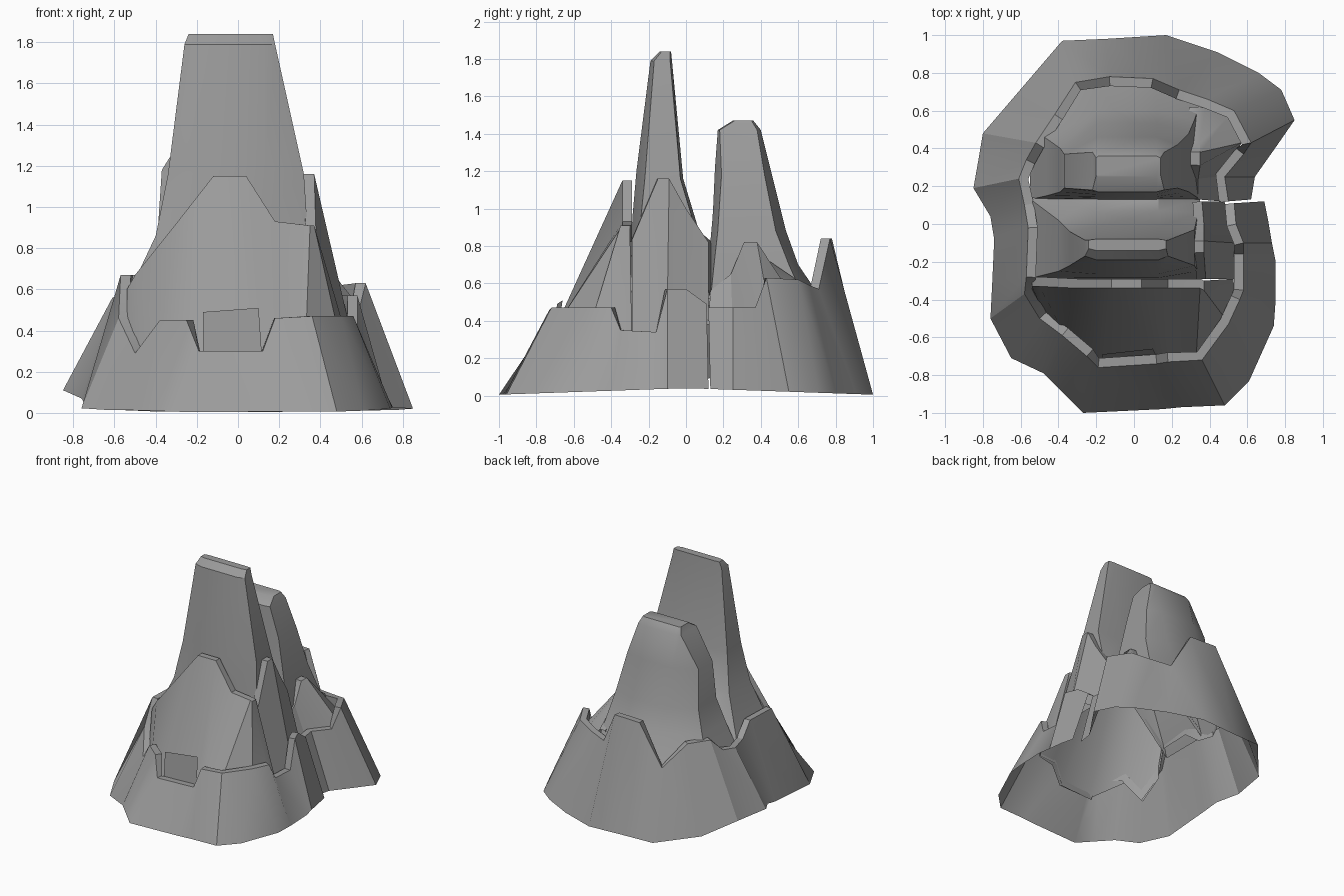
import bpy
import bmesh
import math
from mathutils import Vector

default_cube = bpy.data.objects.get("Cube")
if default_cube:
    bpy.data.objects.remove(default_cube, do_unlink=True)

# One plain stone colour for the whole formation
stone = bpy.data.materials.new("stone_grey")
stone.use_nodes = True
stone.diffuse_color = (0.33, 0.33, 0.33, 1)
stone.node_tree.nodes["Principled BSDF"].inputs["Base Color"].default_value = stone.diffuse_color


def loft(name, rows, closed=False, cap=False, smooth_angle=33):
    """Join matching rows of points into one surface."""
    bm = bmesh.new()
    grid = [[bm.verts.new(point) for point in row] for row in rows]
    count = len(rows[0])
    for lower, upper in zip(grid, grid[1:]):
        for i in range(count if closed else count - 1):
            j = (i + 1) % count
            bm.faces.new((lower[i], lower[j], upper[j], upper[i]))
    if cap:
        bm.faces.new(grid[-1])
    bmesh.ops.recalc_face_normals(bm, faces=bm.faces)
    mesh = bpy.data.meshes.new(name)
    bm.to_mesh(mesh)
    bm.free()
    mesh.materials.append(stone)
    rock = bpy.data.objects.new(name, mesh)
    bpy.context.collection.objects.link(rock)
    bpy.ops.object.select_all(action="DESELECT")
    rock.select_set(True)
    bpy.context.view_layer.objects.active = rock
    bpy.ops.object.shade_smooth_by_angle(angle=math.radians(smooth_angle))
    return rock


def lipped_wall(name, base, crest, width=0.05, drop=0.09):
    """Leaning wall with a jagged crest, a flat lip and a short inner return."""
    base = [Vector(p) for p in base]
    crest = [Vector(p) for p in crest]
    inner = []
    for i, point in enumerate(crest):
        before = crest[max(i - 1, 0)]
        after = crest[min(i + 1, len(crest) - 1)]
        along = (after - before).to_2d()
        along.normalize()
        inner.append(point + Vector((along.y, -along.x, 0)) * width)
    hem = [point - Vector((0, 0, drop)) for point in inner]
    return loft(name, [base, crest, inner, hem])


def peak(name, levels, core_left, core_right):
    """Tapering tower. Each level gives the left and right x, the front and back y,
    the side faces' front, left back and right back y, then front, back and side z."""
    rows = []
    for left, right, front, back, side, left_back, right_back, zf, zb, zs in levels:
        rows.append([
            (core_left, front, zf), (core_right, front, zf),
            (right, side, zs), (right, right_back, zs),
            (core_right, back, zb), (core_left, back, zb),
            (left, left_back, zs), (left, side, zs),
        ])
    return loft(name, rows, closed=True, cap=True)


def ground_height(x, y):
    """The hem dips toward front and back and lifts on the left flank."""
    if x < -0.78:
        return 0.11
    return 0.07 if x < -0.7 and y > 0 else 0.04 - 0.035 * abs(y)


# Outer skirt: ground x, y then crest x, y, z, wrapping round from the side split
skirt = [
    (.69, .12, .53, .11, .49), (.71, .02, .54, 0, .57),
    (.73, -.1, .58, -.1, .57), (.75, -.2, .58, -.16, .34),
    (.75, -.4, .58, -.35, .35), (.74, -.54, .56, -.4, .47),
    (.61, -.83, .5, -.53, .47), (.48, -.96, .36, -.72, .47),
    (.25, -.97, .18, -.73, .46), (.15, -.98, .12, -.74, .3),
    (-.27, -1, -.19, -.76, .3), (-.38, -.89, -.25, -.7, .45),
    (-.48, -.79, -.38, -.59, .45), (-.65, -.71, -.5, -.5, .29),
    (-.76, -.5, -.58, -.37, .46), (-.75, -.3, -.57, -.28, .67),
    (-.74, -.08, -.56, -.02, .67), (-.76, .04, -.58, .1, .57),
    (-.85, .19, -.61, .24, .56), (-.82, .36, -.57, .34, .57),
    (-.8, .48, -.52, .43, .67), (-.62, .69, -.42, .58, .67),
    (-.38, .97, -.31, .75, .51), (-.15, .98, -.13, .78, .84),
    (.17, 1, .1, .77, .84), (.44, .91, .24, .71, .57),
]
# The remaining crest hooks inwards on the rear flank
rear_hook = [
    (.66, .8, .39, .66, .59), (.78, .71, .53, .6, .62),
    (.85, .55, .62, .43, .63), (.76, .42, .58, .37, .47),
    (.64, .25, .48, .25, .47), (.62, .13, .5, .12, .47),
]
outline = skirt + rear_hook
lipped_wall(
    "outer_skirt",
    [(gx, gy, ground_height(gx, gy)) for gx, gy, x, y, z in outline],
    [(x, y, z) for gx, gy, x, y, z in outline],
)

# Front apron leaning back against the tall peak
lipped_wall(
    "front_apron",
    [(.56, -.36, .26), (.49, -.51, .38), (.33, -.69, .38),
     (.2, -.7, .36), (.12, -.71, .22), (-.17, -.72, .22),
     (-.38, -.56, .36), (-.48, -.47, .2), (-.54, -.36, .37)],
    [(.53, -.34, .34), (.37, -.35, .91), (.35, -.34, .91),
     (.18, -.34, .93), (.04, -.34, 1.15), (-.12, -.34, 1.15),
     (-.3, -.34, .92), (-.5, -.33, .67), (-.54, -.33, .6)],
)

# Small upright slab behind the front notch
loft(
    "notch_slab",
    [[(-.17, -.71, .22), (.12, -.7, .22)], [(-.17, -.69, .49), (.1, -.66, .51)]],
)

# Side buttresses on the split flank
lipped_wall(
    "front_side_buttress",
    [(.48, .12, .4), (.49, 0, .47), (.53, -.1, .47),
     (.54, -.17, .26), (.54, -.29, .26)],
    [(.36, .12, .82), (.37, 0, 1), (.37, -.09, 1.16),
     (.37, -.15, 1.16), (.38, -.29, .83)],
)
lipped_wall(
    "rear_side_buttress",
    [(.38, .65, .5), (.5, .57, .53), (.57, .43, .54),
     (.54, .38, .38), (.44, .25, .38), (.46, .12, .38)],
    [(.34, .62, .6), (.35, .43, .73), (.35, .38, .82),
     (.35, .31, .82), (.34, .24, .65), (.34, .13, .56)],
)

# The two central towers, whose feet meet in a shared valley
peak(
    "tall_peak",
    [(-.56, .35, -.29, .14, -.29, .14, .13, .88, .82, .52),
     (-.4, .34, -.285, .07, -.25, .02, .06, .97, .88, .86),
     (-.34, .32, -.265, -.015, -.22, -.04, -.03, 1.2, 1.16, 1.16),
     (-.26, .18, -.19, -.075, -.17, -.085, -.085, 1.79, 1.79, 1.79),
     (-.24, .17, -.14, -.08, -.13, -.085, -.085, 1.84, 1.84, 1.84)],
    core_left=-.2, core_right=.13,
)
peak(
    "rear_peak",
    [(-.55, .35, .13, .79, .13, .51, .64, .82, .42, .5),
     (-.46, .32, .14, .6, .15, .45, .55, .93, .7, .7),
     (-.39, .29, .145, .535, .17, .4, .48, 1, .88, .88),
     (-.37, .23, .155, .46, .19, .37, .42, 1.22, 1.18, 1.18),
     (-.22, .16, .17, .4, .18, .38, .38, 1.42, 1.42, 1.42),
     (-.2, .14, .25, .36, .26, .35, .35, 1.47, 1.47, 1.47)],
    core_left=-.19, core_right=.12,
)
